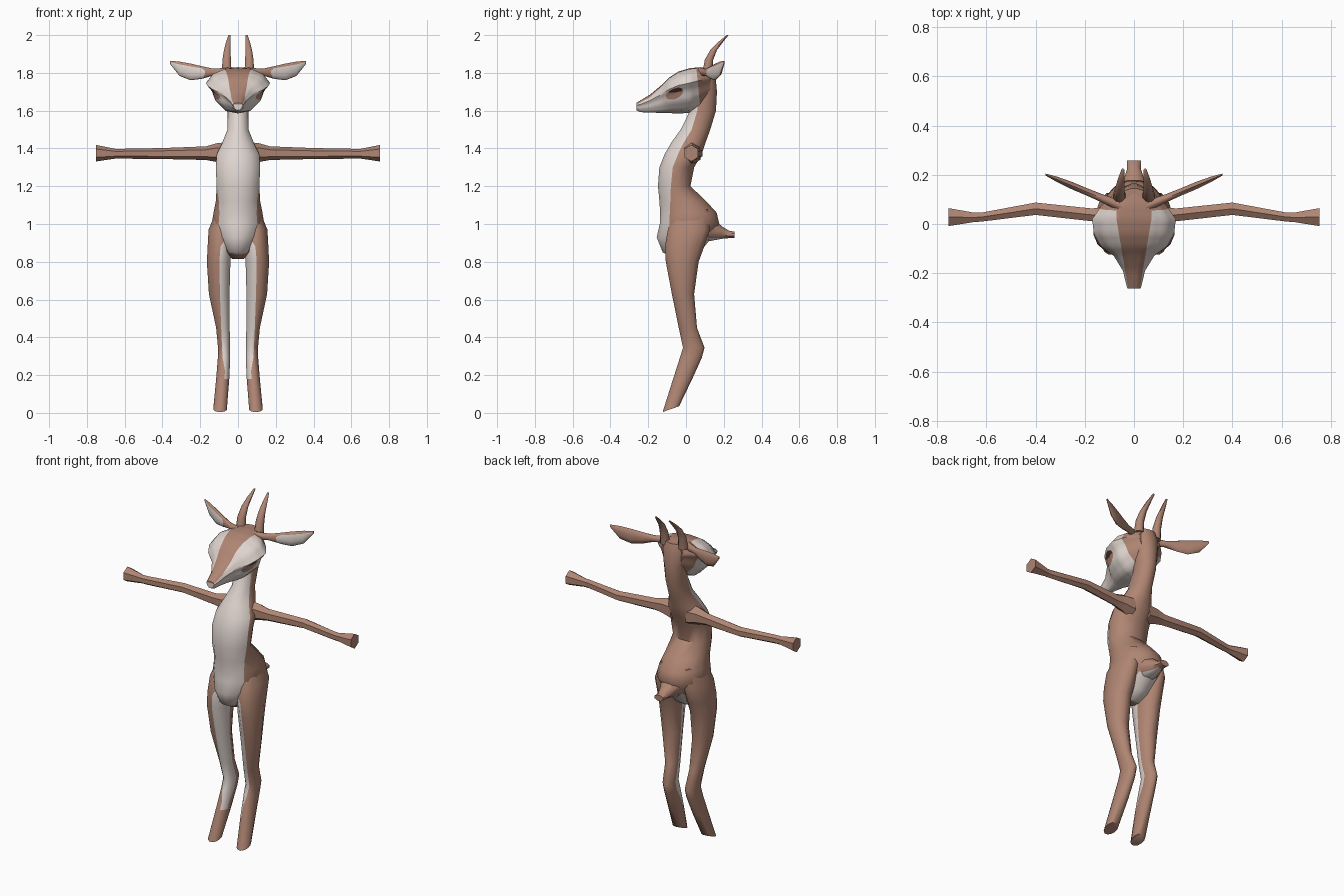
import bpy, bmesh, math
from mathutils import Vector

cube = bpy.data.objects.get("Cube")
if cube:
    bpy.data.objects.remove(cube, do_unlink=True)


def material(name, rgb):
    m = bpy.data.materials.new(name)
    m.use_nodes = True
    m.diffuse_color = (*rgb, 1)
    m.node_tree.nodes["Principled BSDF"].inputs["Base Color"].default_value = (*rgb, 1)
    return m


MATS = [material("tan_fur", (0.43, 0.235, 0.17)),
        material("pale_fur", (0.74, 0.66, 0.62)),
        material("dark_eye", (0.07, 0.035, 0.025))]
TAN, PALE, DARK = range(3)


def interp(table, t):
    """Piecewise linear lookup in a list of (key, value)."""
    if t <= table[0][0]:
        return table[0][1]
    for (a, va), (b, vb) in zip(table, table[1:]):
        if t <= b:
            return va + (vb - va) * (t - a) / (b - a)
    return table[-1][1]


def oval(center, u, v, n):
    c, u, v = Vector(center), Vector(u), Vector(v)
    angles = [2 * math.pi * (i + 0.5) / n for i in range(n)]
    return [c + u * math.cos(a) + v * math.sin(a) for a in angles]


def paint(bm, field, index):
    """Cut a clean line where field is zero, then colour the positive side."""
    values = {v: field(v.co) for v in bm.verts}
    new = []
    for e in list(bm.edges):
        a, b = e.verts
        fa, fb = values[a], values[b]
        if fa * fb < 0:
            t = min(max(fa / (fa - fb), 0.02), 0.98)
            new.append(bmesh.utils.edge_split(e, a, t)[1])
    if new:
        bmesh.ops.connect_verts(bm, verts=new)
    for f in bm.faces:
        if field(f.calc_center_median()) > 0:
            f.material_index = index


def loft(name, rings, paints=(), side=1, cuts=0):
    """Skin a list of point rings, cap the ends and paint the markings."""
    bm = bmesh.new()
    loops = [[bm.verts.new((p[0] * side, p[1], p[2])) for p in r] for r in rings]
    n = len(loops[0])
    for lo, hi in zip(loops, loops[1:]):
        for i in range(n):
            j = (i + 1) % n
            bm.faces.new((lo[i], lo[j], hi[j], hi[i]))
    bm.faces.new(loops[0][::-1])
    bm.faces.new(loops[-1])
    if cuts:
        bmesh.ops.subdivide_edges(bm, edges=bm.edges[:], cuts=cuts, use_grid_fill=True)
    for field, index in paints:
        paint(bm, field, index)
    bmesh.ops.recalc_face_normals(bm, faces=bm.faces[:])
    for f in bm.faces:
        f.smooth = True
    me = bpy.data.meshes.new(name)
    bm.to_mesh(me)
    bm.free()
    for m in MATS:
        me.materials.append(m)
    me.set_sharp_from_angle(angle=math.radians(50))
    ob = bpy.data.objects.new(name, me)
    bpy.context.collection.objects.link(ob)
    return ob


def pair(name, rings, paints=()):
    for side, word in ((1, "left"), (-1, "right")):
        loft(f"{word}_{name}", rings, paints, side)


# Torso and neck: height, front, back, half width
torso = [(.815, -.06, .02, .03), (.85, -.125, .075, .075), (.93, -.158, .14, .11),
         (1.0, -.142, .18, .142), (1.06, -.14, .165, .132), (1.12, -.143, .11, .12),
         (1.2, -.15, .025, .115), (1.3, -.143, .045, .12), (1.37, -.115, .085, .115),
         (1.43, -.08, .105, .085), (1.5, -.03, .13, .057), (1.6, .02, .16, .056),
         (1.7, .04, .165, .062), (1.78, .04, .158, .072), (1.825, .05, .145, .06)]
belly_line = [(.85, -.1), (1.0, -.088), (1.2, -.08), (1.3, -.07), (1.4, -.03),
              (1.5, .03), (1.6, .06), (1.7, .07)]


def belly(p):
    return interp(belly_line, p.z) - p.y


def rump(p):
    return min(p.y, .93 - p.z, .07 - abs(p.x))


loft("torso", [oval((0, (f + b) / 2, z), (w, 0, 0), (0, (b - f) / 2, 0), 16)
               for z, f, b, w in torso], [(belly, PALE), (rump, PALE)])

# Tail: y, height, half width, half height
tail = [(.06, 1.0, .1, .09), (.13, .975, .075, .07), (.19, .955, .042, .036),
        (.225, .945, .03, .022), (.258, .942, .03, .018)]
loft("tail", [oval((0, y, z), (w, 0, 0), (0, 0, h), 8) for y, z, w, h in tail],
     [(lambda p: min(.925 - p.z, .225 - p.y), PALE)])

# Legs: height, inner, outer, front, back
legs = [(1.08, .04, .112, -.06, .12), (.97, .03, .158, -.1, .13),
        (.88, .03, .163, -.115, .1), (.8, .038, .167, -.11, .07),
        (.63, .043, .156, -.077, .045), (.45, .043, .117, -.04, .06),
        (.345, .04, .107, -.018, .1), (.29, .04, .108, -.035, .085),
        (.18, .045, .117, -.07, .035), (.02, .058, .132, -.125, -.035)]
leg_middle = [(z, (f + b) / 2) for z, i, o, f, b in reversed(legs)]
leg_line = [(.2, .075), (.35, .085), (.6, .095), (.85, .1), (.95, .075)]


def inner_leg(p):
    return min(interp(leg_line, p.z) - abs(p.x), interp(leg_middle, p.z) - p.y,
               p.z - .19, .93 - p.z)


leg_rings = [oval(((i + o) / 2, (f + b) / 2, z), ((o - i) / 2, 0, 0), (0, (b - f) / 2, 0), 12)
             for z, i, o, f, b in legs]
for p in leg_rings[-1]:
    p.z += (p.y + .08) * .35
pair("leg", leg_rings, [(inner_leg, PALE)])

# Arms: x, y, half depth, height, half height
arms = [(.05, .025, .06, 1.372, .062), (.11, .034, .042, 1.378, .05),
        (.17, .037, .03, 1.375, .036), (.4, .062, .029, 1.373, .029),
        (.62, .028, .021, 1.372, .026), (.65, .027, .022, 1.372, .026),
        (.753, .028, .042, 1.375, .044)]
pair("arm", [oval((x, y, z), (0, d, 0), (0, 0, h), 6) for x, y, d, z, h in arms])

# Head: y, top, bottom, half width, sharing one cross-section
head = [(-.262, 1.642, 1.602, .027), (-.24, 1.655, 1.592, .033), (-.19, 1.685, 1.59, .045),
        (-.13, 1.735, 1.588, .082), (-.09, 1.775, 1.587, .135), (-.04, 1.807, 1.585, .163),
        (.02, 1.825, 1.588, .17), (.075, 1.83, 1.62, .132), (.13, 1.825, 1.66, .075)]
half = [(0, 1), (.42, .98), (.78, .87), (1, .67), (.83, .52), (.72, .3), (.4, .06), (0, 0)]
section = half + [(-x, z) for x, z in half[-2:0:-1]]


def forehead(p):
    width = .024 + .047 * min(max((p.y + .26) / .28, 0), 1)
    return min(width - abs(p.x), p.z - 1.63 - (p.y + .26) * .2)


def nape(p):
    return p.y - .055 - (1.82 - p.z) * .1


def spot(y, z, ry, rz, tilt=0):
    def field(p):
        dy = p.y - y
        dz = p.z - z - tilt * dy
        return 1 - (dy / ry) ** 2 - (dz / rz) ** 2
    return field


loft("head", [[(w * fx, y, lo + (hi - lo) * fz) for fx, fz in section]
              for y, hi, lo, w in head],
     [(lambda p: 1, PALE), (forehead, TAN), (nape, TAN),
      (spot(-.06, 1.69, .046, .03, .3), TAN), (spot(-.052, 1.708, .034, .011, .2), DARK)],
     cuts=2)

# Ears: x, height, half height, half thickness
ears = [(.05, 1.803, .025, .024), (.13, 1.804, .018, .018), (.19, 1.802, .033, .016),
        (.25, 1.805, .044, .016), (.31, 1.822, .038, .012), (.36, 1.856, .008, .004)]


def inner_ear(p):
    x = abs(p.x)
    return min(.046 + .42 * x - p.y, x - .165, 1.826 + (x - .2) * .2 - p.z)


pair("ear", [oval((x, .05 + .42 * x, z), (0, t, 0), (0, 0, h), 10) for x, z, h, t in ears],
     [(inner_ear, PALE)])

# Horns: x, y, height, radius
horns = [(.06, .112, 1.8, .028), (.06, .122, 1.87, .024), (.057, .146, 1.92, .019),
         (.051, .185, 1.965, .013), (.045, .22, 2.0, .006)]
pair("horn", [oval((x, y, z), (r, 0, 0), (0, r, 0), 8) for x, y, z, r in horns])
